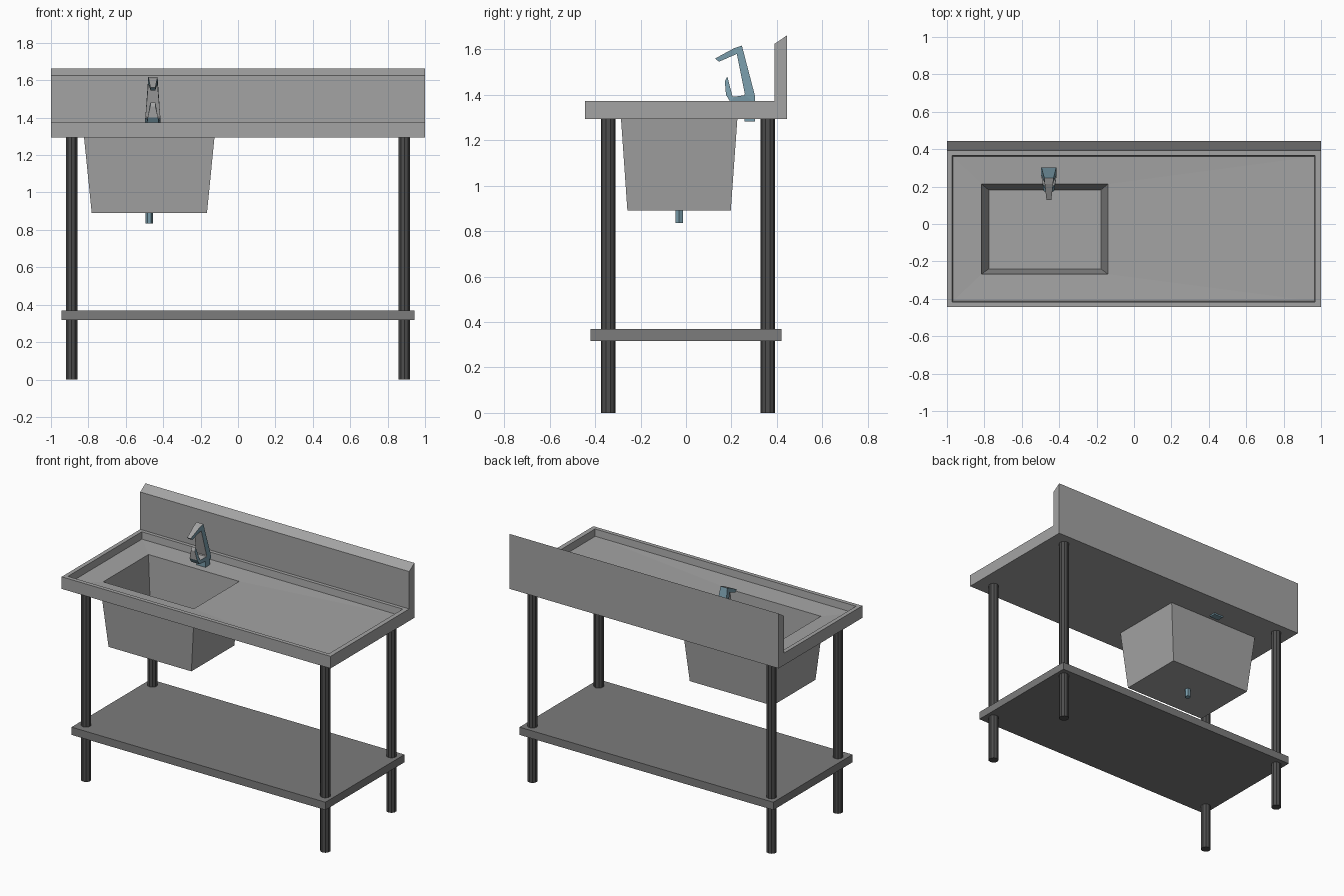
import bpy, bmesh, math

if "Cube" in bpy.data.objects:
    bpy.data.objects.remove(bpy.data.objects["Cube"])


def material(name, col):
    m = bpy.data.materials.new(name)
    m.diffuse_color = (*col, 1)
    m.use_nodes = True
    m.node_tree.nodes["Principled BSDF"].inputs["Base Color"].default_value = m.diffuse_color
    return m


STEEL = material("brushed steel", (0.37, 0.37, 0.37))
SHELF = material("shelf grey", (0.20, 0.20, 0.20))
DARK = material("dark leg metal", (0.075, 0.075, 0.075))
BLUE = material("blue chrome", (0.19, 0.33, 0.40))


def loft(name, rings, *mats):
    """Skin consecutive closed rings of points and cap both ends."""
    bm = bmesh.new()
    vr = [[bm.verts.new(p) for p in r] for r in rings]
    n = len(vr[0])
    for a, b in zip(vr, vr[1:]):
        for i in range(n):
            j = (i + 1) % n
            bm.faces.new((a[i], a[j], b[j], b[i]))
    bm.faces.new(vr[0][::-1])
    bm.faces.new(vr[-1])
    bmesh.ops.recalc_face_normals(bm, faces=bm.faces)
    me = bpy.data.meshes.new(name)
    bm.to_mesh(me)
    bm.free()
    ob = bpy.data.objects.new(name, me)
    bpy.context.collection.objects.link(ob)
    for m in mats:
        me.materials.append(m)
    return ob


def rect(x0, x1, y0, y1, z):
    return [(x0, y0, z), (x1, y0, z), (x1, y1, z), (x0, y1, z)]


def box(name, x0, x1, y0, y1, z0, z1, mat):
    return loft(name, [rect(x0, x1, y0, y1, z0), rect(x0, x1, y0, y1, z1)], mat)


def rod(name, x, y, z0, z1, r, n, mat, start=0.0):
    angs = [start + 2 * math.pi * i / n for i in range(n)]
    return loft(name, [[(x + r * math.cos(a), y + r * math.sin(a), z) for a in angs]
                       for z in (z0, z1)], mat)


# Countertop and basin: one skin from basin underside, round the slab, into the bowl
loft("countertop_and_basin", [
    rect(-0.782, -0.166, -0.258, 0.197, 0.89),
    rect(-0.823, -0.126, -0.286, 0.226, 1.293),
    rect(-1, 1, -0.445, 0.445, 1.293),
    rect(-1, 1, -0.445, 0.445, 1.374),
    rect(-0.972, 0.969, -0.418, 0.366, 1.374),
    rect(-0.967, 0.964, -0.413, 0.361, 1.328),
    rect(-0.815, -0.140, -0.268, 0.213, 1.322),
    rect(-0.776, -0.177, -0.240, 0.182, 0.905),
], STEEL)

# Backsplash with sloped top
profile = [(0.39, 1.374), (0.445, 1.374), (0.445, 1.662), (0.39, 1.625)]
loft("backsplash", [[(x, y, z) for y, z in profile] for x in (-1, 1)], STEEL)

# Lower shelf
box("lower_shelf", -0.944, 0.944, -0.42, 0.42, 0.317, 0.369, SHELF)

# Legs
for side, x in (("left", -0.889), ("right", 0.889)):
    for end, y in (("front", -0.343), ("back", 0.36)):
        rod(f"{end}_{side}_leg", x, y, 0, 1.296, 0.032, 10, DARK, math.pi / 2)

# Drain pipe under the basin
rod("drain_pipe", -0.475, -0.03, 0.835, 0.895, 0.02, 6, BLUE)

# Tap: lever, base, column and spout as one tapered band
TX = -0.455
sections = [  # outer y, z, inner y, z, half width
    (0.171, 1.461, 0.182, 1.480, 0.014),
    (0.176, 1.400, 0.205, 1.392, 0.028),
    (0.196, 1.368, 0.212, 1.392, 0.032),
    (0.303, 1.368, 0.256, 1.398, 0.041),
    (0.303, 1.398, 0.259, 1.404, 0.040),
    (0.246, 1.617, 0.224, 1.580, 0.025),
    (0.213, 1.606, 0.210, 1.574, 0.022),
    (0.128, 1.560, 0.145, 1.546, 0.013),
]
tap = loft("tap", [[(TX - w, a, b), (TX + w, a, b), (TX + w, c, d), (TX - w, c, d)]
                   for a, b, c, d, w in sections], BLUE, STEEL)
# Upward and forward faces are plain steel
for p in tap.data.polygons:
    n = p.normal
    if abs(n.x) < 0.5 and (n.y < -0.2 or n.z > 0.5) and n.z > -0.5:
        p.material_index = 1

# Tap stem through the counter
box("tap_stem", TX - 0.035, TX + 0.035, 0.257, 0.303, 1.283, 1.375, BLUE)
